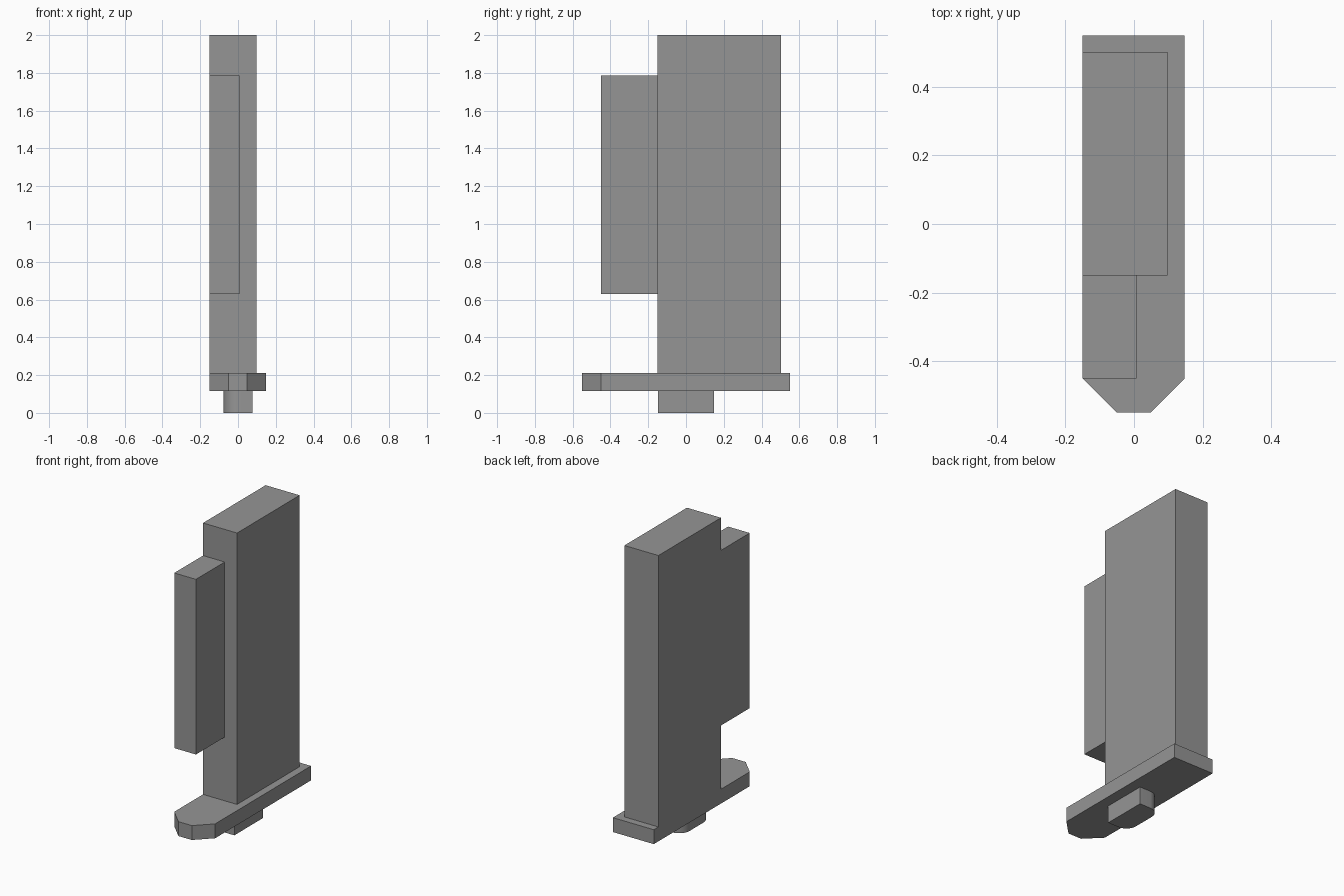
import bpy, bmesh, math

if "Cube" in bpy.data.objects:
    bpy.data.objects.remove(bpy.data.objects["Cube"])

grey = bpy.data.materials.new("plain grey")
grey.diffuse_color = (0.3, 0.3, 0.3, 1)
grey.use_nodes = True
grey.node_tree.nodes["Principled BSDF"].inputs["Base Color"].default_value = grey.diffuse_color


def prism(name, outline, z0, z1):
    """Extrude a counter-clockwise xy outline from z0 to z1."""
    bm = bmesh.new()
    base = bm.faces.new([bm.verts.new((x, y, z0)) for x, y in outline])
    top = bmesh.ops.extrude_face_region(bm, geom=[base], use_keep_orig=True)
    for v in top["geom"]:
        if isinstance(v, bmesh.types.BMVert):
            v.co.z = z1
    bmesh.ops.recalc_face_normals(bm, faces=bm.faces)
    mesh = bpy.data.meshes.new(name)
    bm.to_mesh(mesh)
    bm.free()
    mesh.materials.append(grey)
    obj = bpy.data.objects.new(name, mesh)
    bpy.context.collection.objects.link(obj)
    return obj


def rect(x0, x1, y0, y1):
    return [(x0, y0), (x1, y0), (x1, y1), (x0, y1)]


def arc(cx, cy, r, start, end, n=12):
    angles = [math.radians(start + (end - start) * i / n) for i in range(n + 1)]
    return [(cx + r * math.cos(a), cy + r * math.sin(a)) for a in angles]


# Tall body and the thinner slab in front of it
prism("body", rect(-0.15, 0.098, -0.15, 0.502), 0.21, 2.0)
prism("front_slab", rect(-0.15, 0.008, -0.45, -0.15), 0.63, 1.785)

# Base plate with chamfered front corners
prism("base_plate", [(-0.15, -0.45), (-0.05, -0.55), (0.048, -0.55),
                     (0.148, -0.45), (0.148, 0.55), (-0.15, 0.55)], 0.115, 0.21)

# Peg below the plate, rounded on its left corners
R = 0.075
peg = prism("peg", [(0.077, -0.148), (0.077, 0.148)]
            + arc(-0.077 + R, 0.148 - R, R, 90, 180)
            + arc(-0.077 + R, -0.148 + R, R, 180, 270), 0.0, 0.115)
bpy.context.view_layer.objects.active = peg
peg.select_set(True)
bpy.ops.object.shade_smooth_by_angle(angle=math.radians(30))
